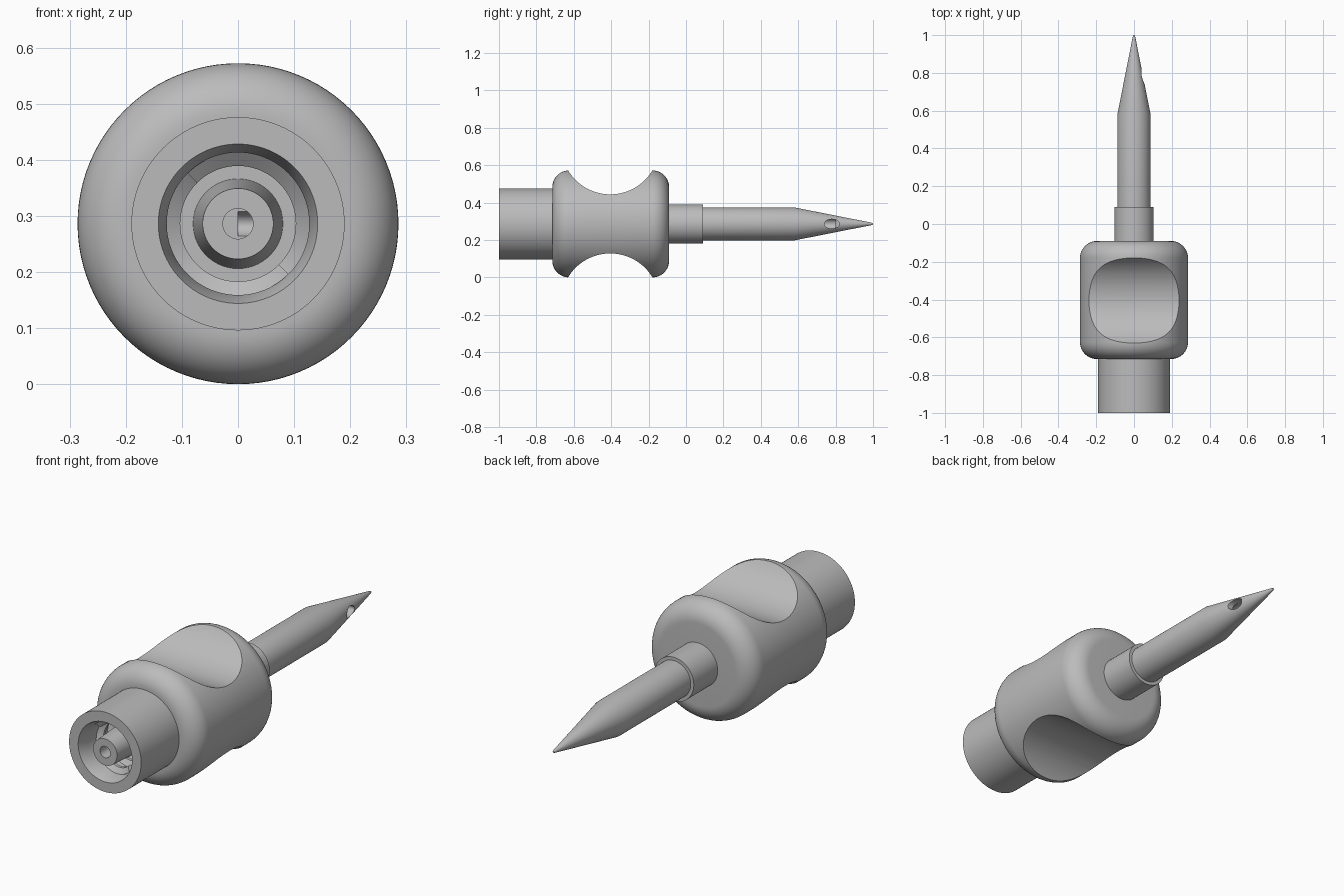
import bpy, bmesh
from math import sin, cos, pi, radians
from mathutils import Matrix, Vector

cube = bpy.data.objects.get("Cube")
if cube:
    bpy.data.objects.remove(cube)

AXIS_Z = 0.286
CHANNEL = 0.027
SEGMENTS = 96

grey = bpy.data.materials.new("plain grey")
grey.use_nodes = True
grey.diffuse_color = (0.5, 0.5, 0.5, 1)
grey.node_tree.nodes["Principled BSDF"].inputs["Base Color"].default_value = (0.5, 0.5, 0.5, 1)


def finish(name, bm):
    bmesh.ops.remove_doubles(bm, verts=bm.verts, dist=1e-5)
    bmesh.ops.recalc_face_normals(bm, faces=bm.faces)
    mesh = bpy.data.meshes.new(name)
    bm.to_mesh(mesh)
    bm.free()
    mesh.materials.append(grey)
    obj = bpy.data.objects.new(name, mesh)
    bpy.context.collection.objects.link(obj)
    return obj


def activate(obj):
    bpy.ops.object.select_all(action='DESELECT')
    obj.select_set(True)
    bpy.context.view_layer.objects.active = obj


def smooth(obj):
    activate(obj)
    bpy.ops.object.shade_smooth_by_angle(angle=radians(28))


def lathe(name, profile, closed=True):
    """Turn (y, radius) points about the long axis."""
    bm = bmesh.new()
    verts = [bm.verts.new((r, y, AXIS_Z)) for y, r in profile]
    edges = [bm.edges.new(pair) for pair in zip(verts, verts[1:])]
    if closed:
        edges.append(bm.edges.new((verts[-1], verts[0])))
    bmesh.ops.spin(bm, geom=verts + edges, cent=(0, 0, AXIS_Z), axis=(0, 1, 0),
                   angle=2 * pi, steps=SEGMENTS, use_merge=False)
    return finish(name, bm)


def cut(obj, cutter):
    mod = obj.modifiers.new("cut", 'BOOLEAN')
    mod.operation = 'DIFFERENCE'
    mod.solver = 'EXACT'
    mod.object = cutter
    activate(obj)
    bpy.ops.object.modifier_apply(modifier=mod.name)
    bpy.data.objects.remove(cutter)


def cross_cylinder(name, centre, ry, rz, length):
    """Elliptical cutter lying along x."""
    bm = bmesh.new()
    bmesh.ops.create_cone(bm, cap_ends=True, segments=SEGMENTS, radius1=1,
                          radius2=1, depth=length)
    turn = Matrix.Rotation(pi / 2, 4, 'Y')
    scale = Matrix.Diagonal((1, ry, rz, 1))
    bm.transform(Matrix.Translation(centre) @ scale @ turn)
    obj = finish(name, bm)
    obj.hide_render = True
    return obj


def fillet(y, r, radius, start):
    """Quarter round centred on (y, r), starting at the given angle."""
    angles = [start - pi / 2 * i / 12 for i in range(13)]
    return [(y + radius * cos(a), r + radius * sin(a)) for a in angles]


# Grip with rounded ends and a finger scallop above and below
BACK, FRONT, GRIP_R, ROUND = -0.09, -0.715, 0.286, 0.09
grip = lathe("grip", [(FRONT, CHANNEL)]
             + fillet(FRONT + ROUND, GRIP_R - ROUND, ROUND, pi)
             + fillet(BACK - ROUND, GRIP_R - ROUND, ROUND, pi / 2)
             + [(BACK, CHANNEL)])
for side in (1, -1):
    cut(grip, cross_cylinder("scallop_cutter", Vector((0, -0.405, AXIS_Z + side * 0.421)),
                             0.263, 0.263, 1))
smooth(grip)

# Hollow connector socket, with a tapered centre post
smooth(lathe("socket", [(-0.71, 0.19), (-1, 0.19), (-1, 0.142), (-0.95, 0.127),
                        (-0.72, 0.127), (-0.72, CHANNEL), (-0.71, CHANNEL)]))
smooth(lathe("centre_post", [(-0.72, 0.08), (-1, 0.063), (-1, CHANNEL), (-0.72, CHANNEL)]))


# Twin-start internal thread
def thread(name, start):
    bm = bmesh.new()
    section = [(0.13, 0), (0.103, 0.02), (0.103, 0.035), (0.13, 0.055)]
    steps, rings = 72, []
    for i in range(steps + 1):
        t = i / steps
        a = start - 2 * pi * t
        rings.append([bm.verts.new((r * cos(a), -0.95 + 0.17 * t + dy, AXIS_Z + r * sin(a)))
                      for r, dy in section])
    for p, q in zip(rings, rings[1:]):
        for k in range(4):
            n = (k + 1) % 4
            bm.faces.new((p[k], p[n], q[n], q[k]))
    bm.faces.new(rings[0])
    bm.faces.new(rings[-1])
    smooth(finish(name, bm))


thread("thread_upper", radians(135))
thread("thread_lower", radians(-45))

# Collar between grip and needle
smooth(lathe("collar", [(BACK, CHANNEL), (BACK, 0.104), (0.09, 0.104), (0.09, CHANNEL)]))

# Pointed needle with an inner channel opening through one side
needle = lathe("needle", [(1, 0), (0.998, 0.004), (0.99, 0.007), (0.58, 0.088), (0.09, 0.088),
                          (0.09, CHANNEL), (0.8, CHANNEL), (0.8, 0)], closed=False)
cut(needle, cross_cylinder("side_hole_cutter", Vector((0.1, 0.78, AXIS_Z)), 0.04, 0.025, 0.2))
smooth(needle)
